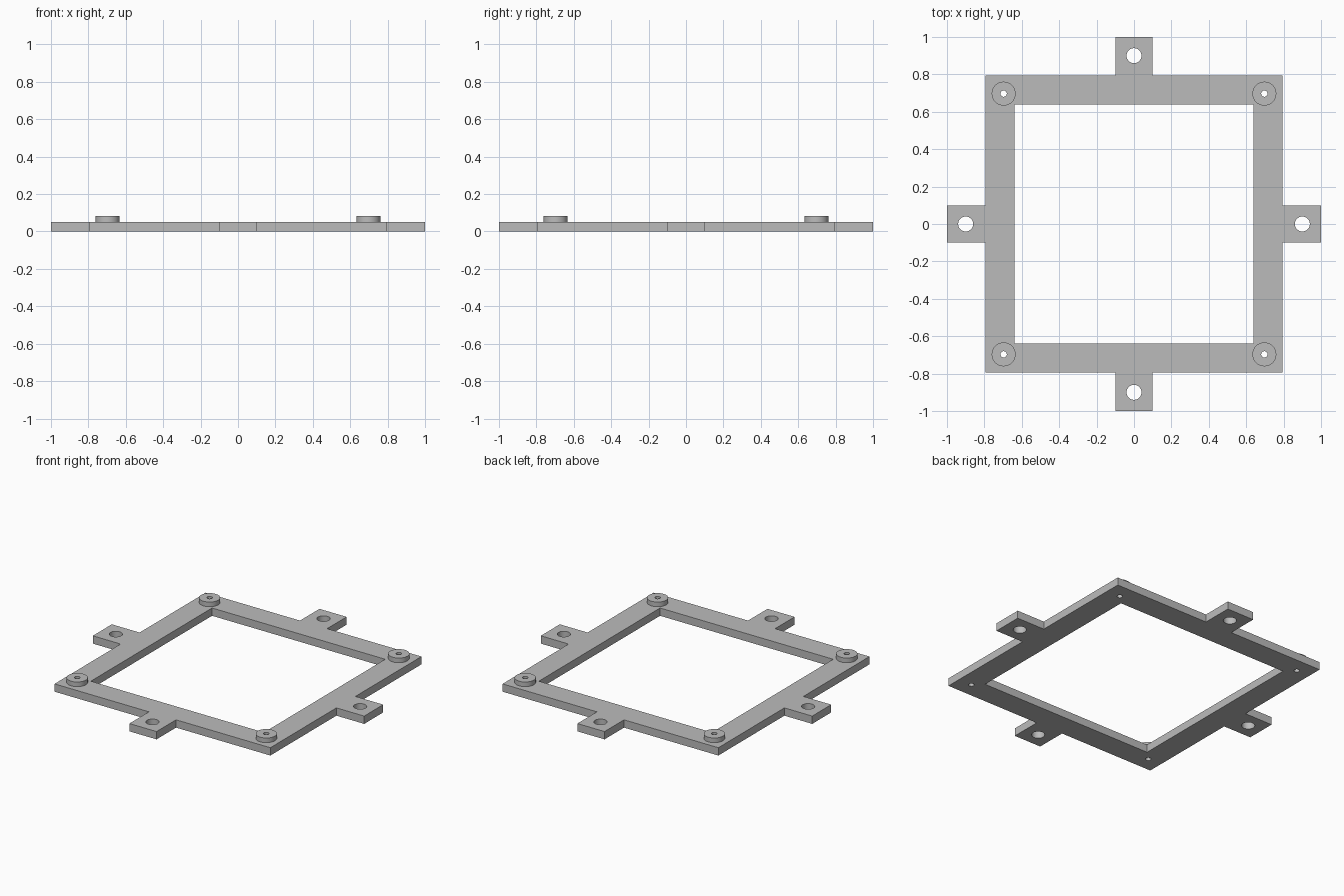
import bpy, bmesh, math
from mathutils import Matrix, Vector

cube = bpy.data.objects.get("Cube")
if cube:
    bpy.data.objects.remove(cube, do_unlink=True)

# Main dimensions
OUTER, INNER = 0.795, 0.638
TAB_END, TAB_HALF = 1.0, 0.1
TAB_HOLE_POS, TAB_HOLE_R = 0.9, 0.04
BOSS_POS, BOSS_R, SCREW_R = 0.697, 0.064, 0.017
PLATE_TOP, BOSS_TOP = 0.052, 0.083

grey = bpy.data.materials.new("plain grey")
grey.use_nodes = True
colour = (0.5, 0.5, 0.5, 1)
grey.diffuse_color = colour
grey.node_tree.nodes["Principled BSDF"].inputs["Base Color"].default_value = colour


def four_turns(points):
    """Repeat a run of points around the four sides."""
    return [Matrix.Rotation(k * math.pi / 2, 2) @ Vector(p)
            for k in range(4) for p in points]


def circle(centre, radius, sides=40):
    return [(centre[0] + radius * math.cos(math.tau * i / sides),
             centre[1] + radius * math.sin(math.tau * i / sides))
            for i in range(sides)]


def extruded(name, loops, bottom, top):
    """Solid from an outline and its holes, raised from bottom to top."""
    curve = bpy.data.curves.new(name, "CURVE")
    curve.dimensions = "2D"
    curve.fill_mode = "BOTH"
    curve.extrude = (top - bottom) / 2
    for loop in loops:
        spline = curve.splines.new("POLY")
        spline.points.add(len(loop) - 1)
        for point, (x, y) in zip(spline.points, loop):
            point.co = (x, y, 0, 1)
        spline.use_cyclic_u = True
    obj = bpy.data.objects.new(name, curve)
    bpy.context.collection.objects.link(obj)
    bpy.ops.object.select_all(action="DESELECT")
    obj.select_set(True)
    bpy.context.view_layer.objects.active = obj
    bpy.ops.object.convert(target="MESH")
    obj = bpy.context.view_layer.objects.active

    # Weld caps to walls, then set the height
    bm = bmesh.new()
    bm.from_mesh(obj.data)
    bmesh.ops.remove_doubles(bm, verts=bm.verts, dist=0.0001)
    bmesh.ops.translate(bm, verts=bm.verts, vec=(0, 0, (top + bottom) / 2))
    bmesh.ops.recalc_face_normals(bm, faces=bm.faces)
    bm.to_mesh(obj.data)
    bm.free()
    obj.data.materials.clear()
    obj.data.materials.append(grey)
    bpy.ops.object.shade_smooth_by_angle(angle=math.radians(30))
    return obj


# Square frame with a tab on each side, and all its holes
outline = four_turns([(OUTER, -OUTER), (OUTER, -TAB_HALF), (TAB_END, -TAB_HALF),
                      (TAB_END, TAB_HALF), (OUTER, TAB_HALF)])
opening = four_turns([(INNER, -INNER)])
tab_holes = [circle(c, TAB_HOLE_R) for c in four_turns([(TAB_HOLE_POS, 0)])]
corners = four_turns([(BOSS_POS, -BOSS_POS)])
screw_holes = [circle(c, SCREW_R) for c in corners]
extruded("frame_plate", [outline, opening] + tab_holes + screw_holes, 0, PLATE_TOP)

# Raised ring at each corner
names = ["front_left", "back_left", "back_right", "front_right"]
for name, corner in zip(names, corners):
    extruded(name + "_boss", [circle(corner, BOSS_R), circle(corner, SCREW_R)],
             PLATE_TOP, BOSS_TOP)
